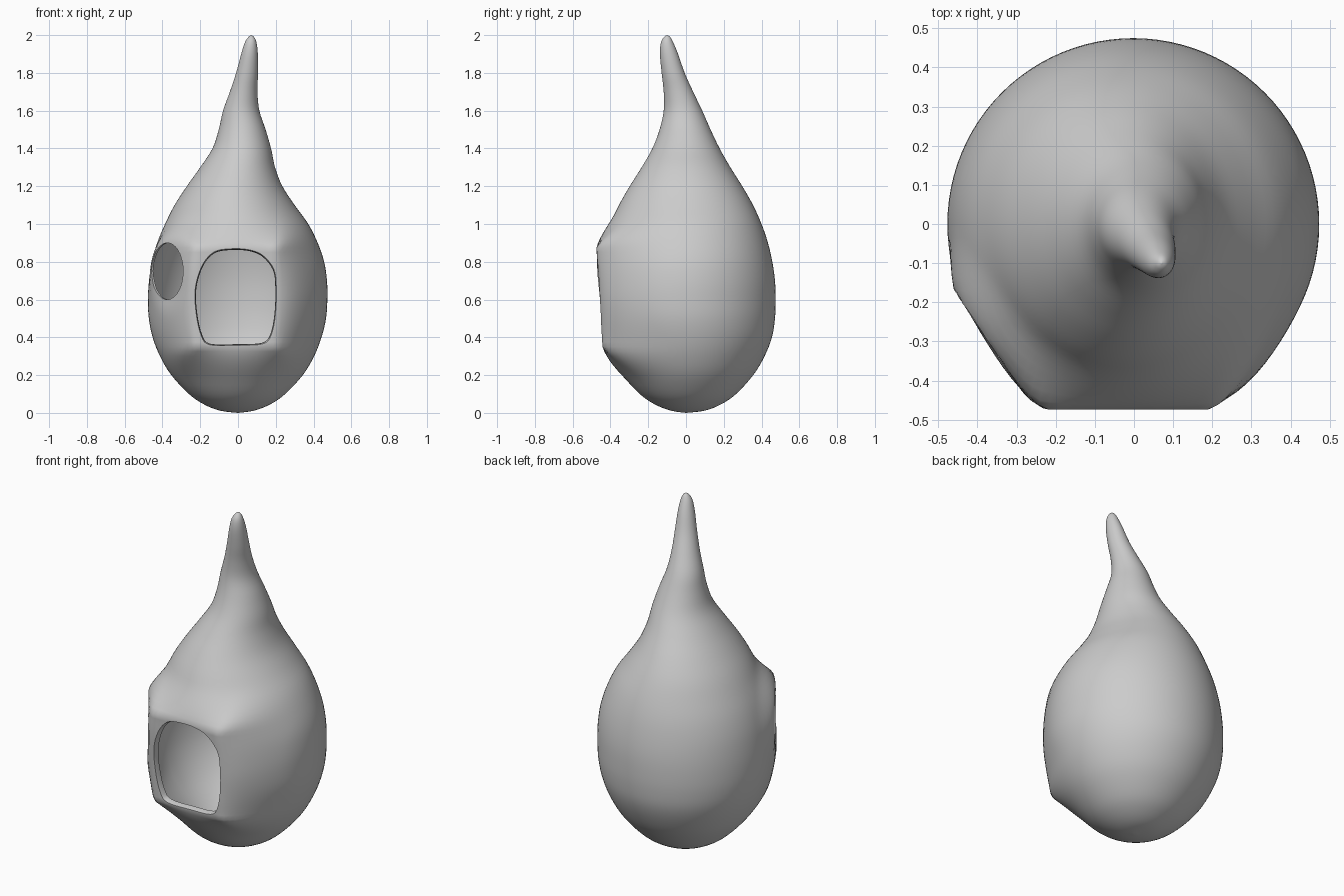
import bpy, bmesh, math
from mathutils import Vector

if "Cube" in bpy.data.objects:
    bpy.data.objects.remove(bpy.data.objects["Cube"])

SIDES = 96
WALL = 0.012

# Outer profile stations: z, centre x, centre y, radius x, radius y
OUTER = [
    (0.000, 0, 0, 0, 0), (0.012, -.005, 0.01, .09, .09), (0.045, -.005, 0.01, .175, .175),
    (0.10, -.005, 0.01, .255, .255), (0.20, -.005, 0.01, .348, .346), (0.30, -.005, .01, .408, .406),
    (0.40, -.005, .01, .447, .445), (0.50, -.003, .005, .469, .466), (0.60, -.002, 0, .475, .475),
    (0.70, 0, 0, .471, .471), (0.80, 0, 0, .456, .457), (0.90, -.003, 0, .425, .434),
    (1.00, -.007, 0, .379, .40), (1.10, -.018, 0, .318, .355), (1.20, -.018, 0, .253, .298),
    (1.30, -.002, 0, .198, .235), (1.40, .02, 0, .155, .178), (1.50, .022, -.005, .124, .135),
    (1.60, .017, -.016, .096, .102), (1.70, .03, -.04, .073, .078), (1.80, .048, -.068, .058, .061),
    (1.90, .061, -.09, .044, .048), (1.96, .067, -.10, .031, .033), (1.99, .07, -.10, .015, .016),
    (2.00, .07, -.10, 0, 0)]
INNER = ([(z + WALL, x, y, a, b) for z, x, y, a, b in OUTER[:3]]
         + [(z + (.005 if z < .25 else 0), x, y, a - WALL, b - WALL) for z, x, y, a, b in OUTER[3:22]]
         + [(1.97, .067, -.10, 0, 0)])


def spline(pts, steps, closed=False):
    """Catmull-Rom curve through points of any dimension."""
    n, out = len(pts), []
    for i in range(n if closed else n - 1):
        if closed:
            p = [pts[(i + k) % n] for k in (-1, 0, 1, 2)]
        else:
            p = [pts[min(max(i + k, 0), n - 1)] for k in (-1, 0, 1, 2)]
        for s in range(steps):
            t = s / steps
            out.append(tuple(
                .5 * (2 * b + (c - a) * t + (2 * a - 5 * b + 4 * c - d) * t * t
                      + (3 * b - a - 3 * c + d) * t ** 3) for a, b, c, d in zip(*p)))
    if not closed:
        out.append(tuple(pts[-1]))
    return out


def fade(d, inner, outer):
    return min(max((outer - d) / (outer - inner), 0), 1) ** 2


WIN_N = Vector((-.83, -.56, 0)).normalized()
WIN_T = Vector((-WIN_N.y, WIN_N.x, 0))
WIN_C = Vector((-.375, -.297, .75))


def door_plane(z):
    return -.457 - .06 * (min(z, .88) - .6)


def flatten_openings(co, inset):
    """Pull the wall towards a flat plane around the door and the window."""
    if co.y < 0:
        dx = max(abs(co.x + .015) - .215, 0) / .23
        dz = max(abs(co.z - .615) - .265, 0) / .19
        co.y += (door_plane(co.z) + inset - co.y) * fade(math.hypot(dx, dz), 0, 1)
    if co.dot(WIN_N) > .15:
        rel = co - WIN_C
        d = math.hypot(rel.dot(WIN_T), rel.z)
        co += WIN_N * (-inset - rel.dot(WIN_N)) * fade(d, .152, .28)


def loft(bm, stations, inset, flip):
    rows = spline(stations, 4)
    rings = []
    for z, cx, cy, a, b in rows[1:-1]:
        ring = []
        for i in range(SIDES):
            t = math.tau * i / SIDES
            co = Vector((cx + a * math.cos(t), cy + b * math.sin(t), z))
            flatten_openings(co, inset)
            ring.append(bm.verts.new(co))
        rings.append(ring)
    ends = [bm.verts.new((r[1], r[2], r[0])) for r in (rows[0], rows[-1])]
    faces = []
    for i in range(SIDES):
        j = (i + 1) % SIDES
        for lo, hi in zip(rings, rings[1:]):
            faces.append(bm.faces.new((lo[i], lo[j], hi[j], hi[i])))
        faces.append(bm.faces.new((ends[0], rings[0][j], rings[0][i])))
        faces.append(bm.faces.new((ends[1], rings[-1][i], rings[-1][j])))
    if flip:
        bmesh.ops.reverse_faces(bm, faces=faces)


def to_object(bm, name):
    mesh = bpy.data.meshes.new(name)
    bm.to_mesh(mesh)
    bm.free()
    ob = bpy.data.objects.new(name, mesh)
    bpy.context.collection.objects.link(ob)
    return ob


def prism(name, outline, sweep):
    """Closed cutter made by sweeping an outline along a vector."""
    bm = bmesh.new()
    face = bm.faces.new([bm.verts.new(p) for p in outline])
    res = bmesh.ops.extrude_face_region(bm, geom=[face])
    for v in res["geom"]:
        if isinstance(v, bmesh.types.BMVert):
            v.co += sweep
    bmesh.ops.recalc_face_normals(bm, faces=bm.faces)
    ob = to_object(bm, name)
    ob.hide_render = True
    return ob


# Hollow gourd body: outer skin plus reversed inner skin
bm = bmesh.new()
loft(bm, OUTER, 0, False)
loft(bm, INNER, WALL, True)
body = to_object(bm, "gourd_body")

# Door cutter: flat sill, arched top
door = [(-.15, .36), (.0, .358), (.13, .365), (.175, .41), (.198, .52), (.203, .66), (.19, .76),
        (.13, .835), (.05, .865), (-.05, .868), (-.13, .85), (-.19, .78), (-.226, .66),
        (-.222, .53), (-.195, .41)]
door = spline(door, 4, True)
door_cutter = prism("door_cutter", [(x, -.8, z) for x, z in door], Vector((0, .55, 0)))

# Round window cutter
circle = [WIN_C + WIN_N * .2 + WIN_T * (.15 * math.cos(math.tau * i / 48))
          + Vector((0, 0, .15 * math.sin(math.tau * i / 48))) for i in range(48)]
window_cutter = prism("window_cutter", circle, -WIN_N * .33)

for cutter in (door_cutter, window_cutter):
    mod = body.modifiers.new(cutter.name, 'BOOLEAN')
    mod.operation = 'DIFFERENCE'
    mod.solver = 'EXACT'
    mod.object = cutter

# Bake the cuts
bpy.context.view_layer.objects.active = body
body.select_set(True)
for mod in list(body.modifiers):
    bpy.ops.object.modifier_apply(modifier=mod.name)
for cutter in (door_cutter, window_cutter):
    bpy.data.objects.remove(cutter)

# Door rim: thin lip turned inwards around the opening
bm = bmesh.new()
loops = [[bm.verts.new((-.012 + (x + .012) * k, door_plane(z) + dy, .61 + (z - .61) * k))
          for x, z in door] for k, dy in ((1, .002), (.985, .012), (.975, .035))]
for a, b in zip(loops, loops[1:]):
    for i in range(len(a)):
        j = (i + 1) % len(a)
        bm.faces.new((a[i], a[j], b[j], b[i]))
bmesh.ops.recalc_face_normals(bm, faces=bm.faces)
rim = to_object(bm, "door_rim")
rim.select_set(True)

# Smooth shading with sharp rims
bpy.ops.object.shade_smooth_by_angle(angle=math.radians(40))
